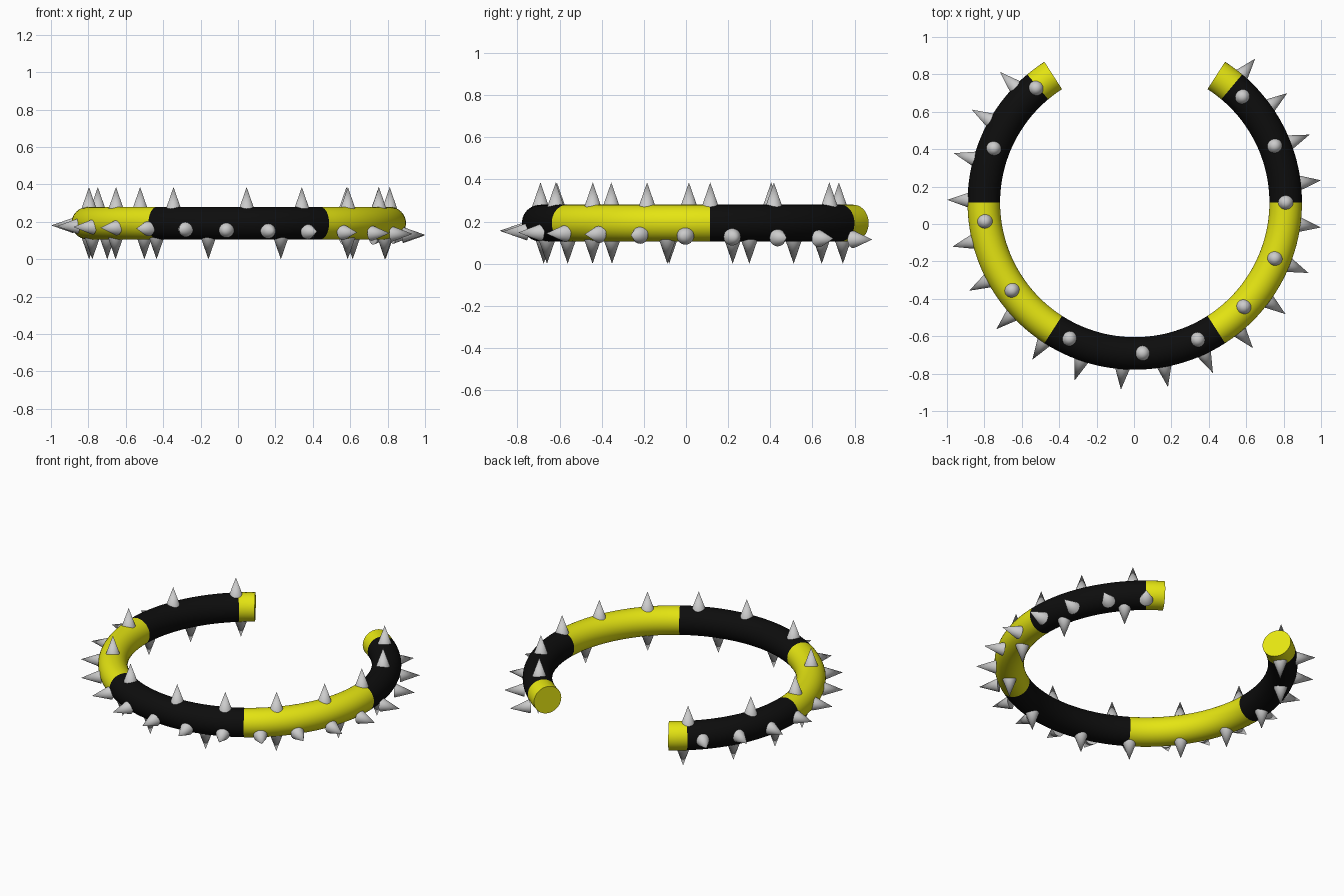
import bpy, bmesh, math
from mathutils import Vector

if "Cube" in bpy.data.objects:
    bpy.data.objects.remove(bpy.data.objects["Cube"])

CENTRE = Vector((0.004, 0.115, 0.193))   # centre of the ring
R, TUBE, TIP = 0.807, 0.087, 0.194       # ring radius, tube radius, spike reach
CONE_R, CONE_L = 0.041, 0.118
SIDES = 40


def material(name, rgb):
    m = bpy.data.materials.new(name)
    m.diffuse_color = (*rgb, 1)
    m.use_nodes = True
    m.node_tree.nodes["Principled BSDF"].inputs["Base Color"].default_value = m.diffuse_color
    return m


yellow = material("yellow", (0.78, 0.78, 0.006))
black = material("black", (0.004, 0.004, 0.004))


def finish(bm, name, mat=None):
    bmesh.ops.recalc_face_normals(bm, faces=bm.faces)
    me = bpy.data.meshes.new(name)
    bm.to_mesh(me)
    bm.free()
    ob = bpy.data.objects.new(name, me)
    bpy.context.collection.objects.link(ob)
    if mat:
        me.materials.append(mat)
    bpy.context.view_layer.objects.active = ob
    ob.select_set(True)
    bpy.ops.object.shade_smooth_by_angle(angle=math.radians(40))
    ob.select_set(False)
    return ob


def radial(deg):
    a = math.radians(deg)
    return Vector((math.cos(a), math.sin(a), 0))


def band(name, start, end, mat):
    """Section of the bent tube between two angles, closed at both ends."""
    bm = bmesh.new()
    steps = max(3, round((end - start) / 2.5))
    rings = []
    for i in range(steps + 1):
        d = radial(start + (end - start) * i / steps)
        ring = []
        for j in range(SIDES):
            t = 2 * math.pi * j / SIDES
            p = CENTRE + d * (R + TUBE * math.cos(t))
            p.z += TUBE * math.sin(t)
            ring.append(bm.verts.new(p))
        rings.append(ring)
    for a, b in zip(rings, rings[1:]):
        for j in range(SIDES):
            k = (j + 1) % SIDES
            bm.faces.new((a[j], a[k], b[k], b[j]))
    if start < 125:
        bm.faces.new(rings[0])
    if end > 415:
        bm.faces.new(rings[-1])
    finish(bm, name, mat)


def spike(name, tip, direction):
    bm = bmesh.new()
    bmesh.ops.create_cone(bm, cap_ends=True, segments=28,
                          radius1=CONE_R, radius2=0, depth=CONE_L)
    ob = finish(bm, name)
    ob.rotation_euler = direction.to_track_quat('Z', 'Y').to_euler()
    ob.location = tip - direction * CONE_L / 2


# Tube in alternating colours, open at the back
cuts = [122.7, 130, 180, 237.3, 302.7, 360, 410, 417.3]
for i, (a, b) in enumerate(zip(cuts, cuts[1:])):
    band(f"tube_band_{i + 1}", a, b, black if i % 2 else yellow)

# Outer spikes, sinking slowly along the ring
for i in range(20):
    d = radial(135.9 + 14.43 * i)
    tip = CENTRE + d * (R + TIP + 0.002) - Vector((0, 0, 0.0041 * i))
    spike(f"outer_spike_{i + 1}", tip, d)

# Upper and lower spikes
upper = [130.8, 159, 187.2, 215.6, 244.4, 273, 294.7, 316.3, 338.2, 360, 382, 404.5]
lower = [128.7, 150.6, 172.4, 194, 215.3, 237, 258.4, 286.2, 316.2, 345.4, 373.3, 401]
for label, angles, s in (("upper", upper, 1), ("lower", lower, -1)):
    for i, a in enumerate(angles):
        up = Vector((0, 0, s))
        spike(f"{label}_spike_{i + 1}", CENTRE + radial(a) * R + up * (TIP - 0.001), up)
